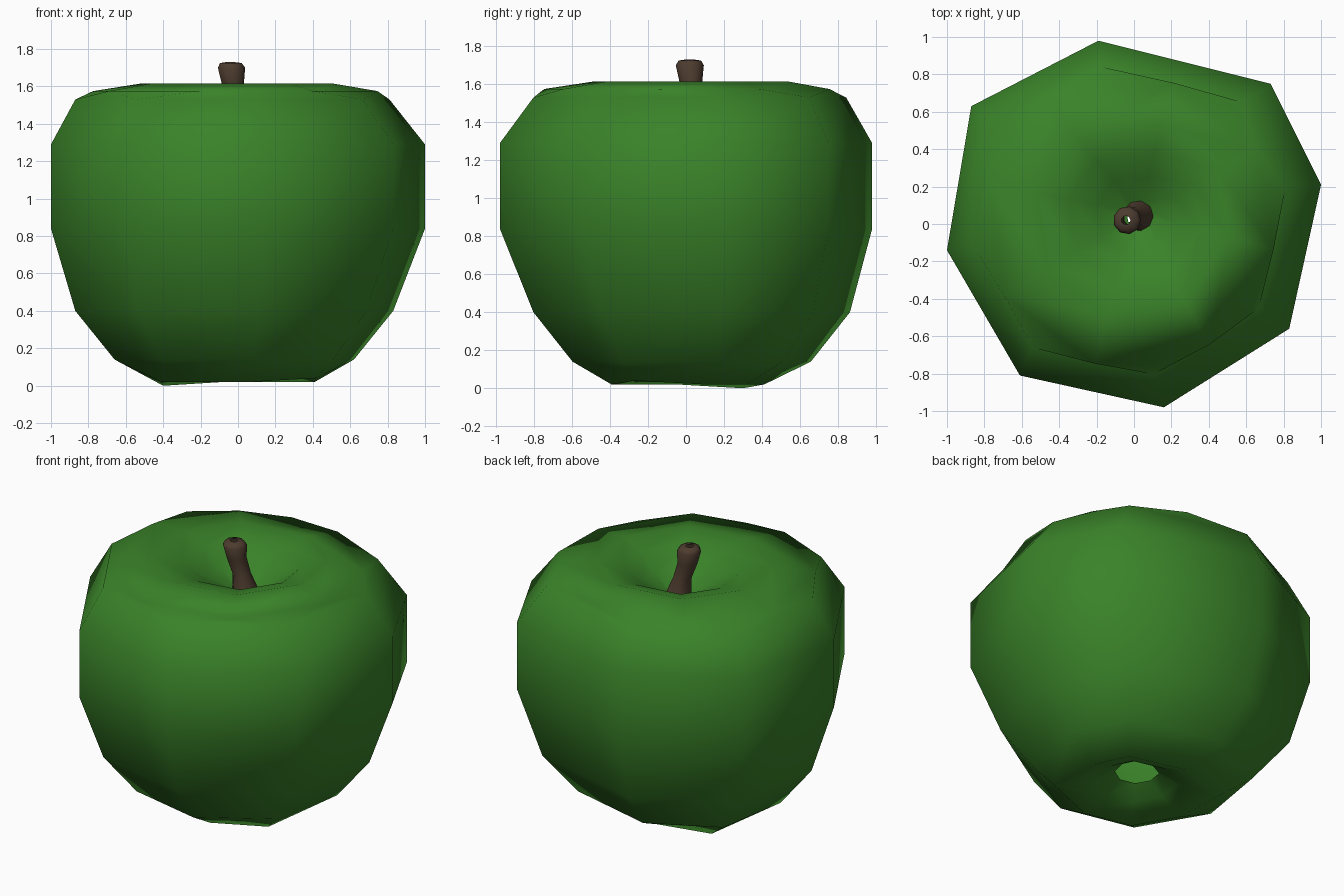
import bpy, math

if "Cube" in bpy.data.objects:
    bpy.data.objects.remove(bpy.data.objects["Cube"])


def material(name, rgb):
    m = bpy.data.materials.new(name)
    m.diffuse_color = (*rgb, 1)
    m.use_nodes = True
    m.node_tree.nodes["Principled BSDF"].inputs["Base Color"].default_value = m.diffuse_color
    return m


def loft(name, rings, mat, zigzag=()):
    """Skin equal-length rings, smooth shaded; zigzag bands use triangles."""
    n = len(rings[0])
    verts = [p for ring in rings for p in ring]
    faces = []
    for i in range(len(rings) - 1):
        for j in range(n):
            a, b = i * n + j, i * n + (j + 1) % n
            if i in zigzag:
                faces += [(a, b, a + n), (a + n, b, b + n)]
            else:
                faces.append((a, b, b + n, a + n))
    mesh = bpy.data.meshes.new(name)
    mesh.from_pydata(verts, [], faces)
    mesh.materials.append(mat)
    mesh.polygons.foreach_set("use_smooth", [True] * len(faces))
    ob = bpy.data.objects.new(name, mesh)
    bpy.context.collection.objects.link(ob)
    return ob


green = material("apple green", (0.042, 0.225, 0.022))
brown = material("stem brown", (0.075, 0.045, 0.028))

# Apple body: slightly irregular octagonal outline swept along a profile
outline = [(1.0, 0.21), (0.73, 0.75), (-0.19, 0.98), (-0.87, 0.63),
           (-1.0, -0.14), (-0.61, -0.81), (0.16, -0.98), (0.83, -0.56)]
# the crown uses the same outline turned half a step
crown = []
for k in range(8):
    (x1, y1), (x2, y2) = outline[k], outline[(k + 1) % 8]
    mx, my = x1 + x2, y1 + y2
    d = math.hypot(mx, my)
    crown.append((mx / d, my / d))

# scale, height, centre x, centre y: from the bottom opening to the crown
lower = [(0.13, 0.15, 0.0, 0.02), (0.24, 0.085, 0.0, 0.02), (0.41, 0.02, 0.0, 0.01),
         (0.64, 0.14, -0.02, 0.03), (0.85, 0.40, -0.02, 0.03), (1.0, 0.84, 0, 0),
         (1.0, 1.29, 0, 0), (0.84, 1.53, -0.03, 0.02)]
# from the crown down into the stem dip
upper = [(0.78, 1.575, -0.02, 0.01), (0.53, 1.615, -0.01, 0.03), (0.36, 1.57, 0.0, 0.04),
         (0.22, 1.48, 0.015, 0.045), (0.06, 1.39, 0.02, 0.045)]
lobes = {3: (0.46, 0.0), 7: (0.50, 0.04)}   # uneven feet on the base
body = []
for s, z, cx, cy in lower:
    ring = []
    for k, (x, y) in enumerate(outline):
        sk, zk = lobes.get(k, (s, z)) if s == 0.41 else (s, z)
        ring.append((cx + x * sk, cy + y * sk, zk))
    body.append(ring)
for s, z, cx, cy in upper:
    body.append([(cx + x * s, cy + y * s, z) for x, y in crown])
loft("apple_body", body, green, zigzag=(len(lower) - 1,))

# Leaning stem: flared base, narrow waist, rounded tip with a small opening
stem_path = [(0.025, 0.045, 1.37, 0.09), (0.02, 0.042, 1.43, 0.075), (0.0, 0.035, 1.52, 0.057),
             (-0.03, 0.025, 1.62, 0.062), (-0.037, 0.02, 1.70, 0.075),
             (-0.04, 0.02, 1.725, 0.06), (-0.043, 0.02, 1.73, 0.024)]
stem = [[(x + r * math.cos(math.tau * k / 9), y + r * math.sin(math.tau * k / 9), z)
         for k in range(9)] for x, y, z, r in stem_path]
loft("stem", stem, brown)
